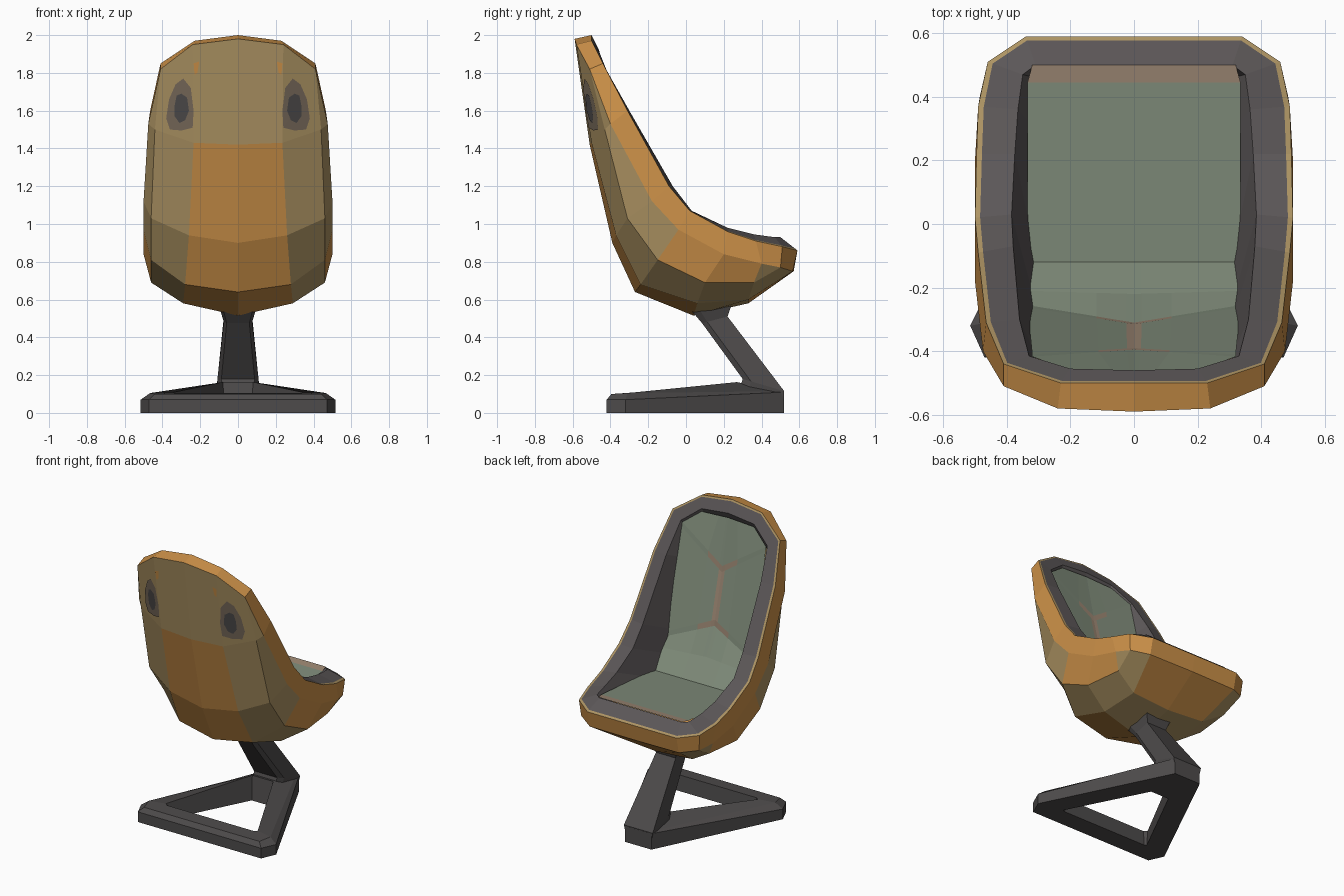
import bpy, bmesh, math
from mathutils import Vector
from mathutils.bvhtree import BVHTree

if "Cube" in bpy.data.objects:
    bpy.data.objects.remove(bpy.data.objects["Cube"])


def material(name, rgb):
    m = bpy.data.materials.new(name)
    m.diffuse_color = (*rgb, 1)
    m.use_nodes = True
    m.node_tree.nodes["Principled BSDF"].inputs["Base Color"].default_value = m.diffuse_color
    return m


ORANGE = material("orange", (0.60, 0.28, 0.065))
TAN = material("tan", (0.42, 0.295, 0.125))
GRAY = material("rim gray", (0.105, 0.094, 0.096))
DARK = material("base gray", (0.075, 0.07, 0.07))
GREEN = material("cushion green", (0.215, 0.262, 0.195))
PINK = material("piping", (0.33, 0.24, 0.17))
BROWN = material("eye ring brown", (0.19, 0.145, 0.105))


def build(name, rows, mats, rule=lambda i, j: 0, facing=None):
    """Loft half-rows (x >= 0) into faces, mirrored across x = 0."""
    bm = bmesh.new()
    cache = {}

    def vert(p):
        k = tuple(round(c, 4) + 0.0 for c in p)
        if k not in cache:
            cache[k] = bm.verts.new(k)
        return cache[k]

    for side in (1, -1):
        for i in range(len(rows) - 1):
            for j in range(len(rows[i]) - 1):
                quad = (rows[i][j], rows[i][j + 1], rows[i + 1][j + 1], rows[i + 1][j])
                vs = list(dict.fromkeys(vert((side * x, y, z)) for x, y, z in quad))
                if len(vs) > 2 and not bm.faces.get(vs):
                    bm.faces.new(vs).material_index = rule(i, j)
    bmesh.ops.recalc_face_normals(bm, faces=bm.faces[:])
    if facing:
        total = sum((f.normal * f.calc_area() for f in bm.faces), Vector())
        if total.dot(Vector(facing)) < 0:
            bmesh.ops.reverse_faces(bm, faces=bm.faces[:])
    return finish(name, bm, mats)


def finish(name, bm, mats):
    me = bpy.data.meshes.new(name)
    bm.normal_update()
    bm.to_mesh(me)
    bm.free()
    for m in mats:
        me.materials.append(m)
    ob = bpy.data.objects.new(name, me)
    bpy.context.collection.objects.link(ob)
    return ob


def lerp(a, b, t):
    return tuple(Vector(a).lerp(Vector(b), t))


# Shell: stations from the top of the back down to the front of the seat
stations = [
    [(0, -.59, 1.98), (.24, -.58, 1.95), (.41, -.51, 1.82), (.41, -.51, 1.82)],
    [(0, -.51, 1.42), (.235, -.50, 1.43), (.44, -.43, 1.50), (.475, -.40, 1.53)],
    [(0, -.39, .90), (.26, -.37, .94), (.46, -.31, 1.03), (.50, -.18, 1.12)],
    [(0, -.27, .64), (.28, -.24, .68), (.46, -.15, .81), (.50, -.04, .97)],
    [(0, .04, .515), (.29, .06, .58), (.46, .10, .69), (.50, .20, .84)],
    [(0, .33, .58), (.28, .33, .60), (.43, .36, .69), (.485, .40, .79)],
    [(0, .57, .75), (.34, .565, .75), (.45, .50, .77), (.45, .50, .77)],
]


def shell_colour(i, j):
    if j == 0:
        return 0 if i in (1, 2, 3, 5) else 1
    return 0 if j == 2 and i in (3, 4) else 1


shell = build("shell", stations, [ORANGE, TAN], shell_colour, (0, -.7, -.7))

# Rim band around the shell opening
edge = stations[0][:3] + [s[3] for s in stations[1:6]] + stations[6][2::-1]
rim = [(0, -.50, 2.0), (.23, -.50, 1.97), (.41, -.44, 1.85), (.465, -.31, 1.60),
       (.49, -.09, 1.20), (.50, .02, 1.07), (.495, .22, .96), (.49, .37, .91),
       (.46, .51, .88), (.34, .59, .86), (0, .59, .86)]
build("rim_band", [edge, rim], [ORANGE])

# Liner: thin tan lip, gray border, gray inner wall
inner = [(0, -.46, 1.92), (.20, -.455, 1.90), (.33, -.415, 1.80), (.36, -.30, 1.60),
         (.38, -.07, 1.20), (.385, .03, 1.07), (.375, .22, .98), (.365, .36, .945),
         (.35, .47, .93), (.31, .50, .93), (0, .50, .93)]
wall = [(0, -.49, 1.85), (.18, -.49, 1.84), (.30, -.45, 1.76), (.31, -.41, 1.55),
        (.31, -.30, 1.10), (.31, -.25, .95), (.31, -.10, .84), (.31, .30, .84),
        (.31, .46, .86), (.28, .48, .86), (0, .48, .86)]
lip = [lerp(a, b, .14) for a, b in zip(rim, inner)]
build("liner", [rim, lip, inner, wall], [TAN, GRAY], lambda i, j: min(i, 1), (0, .7, .7))

# Cushion: centre and edge point for each row, with piping strips
pairs = [((0, .50, .932), (.32, .50, .932)), ((0, .445, .925), (.335, .445, .925)),
         ((0, -.12, .88), (.335, -.12, .88)), ((0, -.22, 1.02), (.335, -.21, 1.0)),
         ((0, -.31, 1.20), (.335, -.255, 1.06)), ((0, -.315, 1.24), (.335, -.262, 1.09)),
         ((0, -.39, 1.54), (.32, -.41, 1.76)), ((0, -.395, 1.58), (.32, -.417, 1.79)),
         ((0, -.46, 1.89), (.20, -.457, 1.88))]
cushion_rows = [[lerp(a, b, t) for t in (0, .07, .35, 1)] for a, b in pairs]


def cushion_colour(i, j):
    if i == 0 or (i in (4, 6) and j < 2) or (i == 5 and j == 0):
        return 1
    return 0


build("cushion", cushion_rows, [GREEN, PINK], cushion_colour, (0, .7, .7))

# Eyes and small orange marks: thin plates laid on the back of the shell
tree = BVHTree.FromObject(shell, bpy.context.evaluated_depsgraph_get())


def plate(name, points, offset, mat, side):
    bm = bmesh.new()
    c = Vector((sum(p[0] for p in points), sum(p[1] for p in points))) / len(points)

    def put(x, z):
        hit = tree.ray_cast(Vector((side * x, -2, z)), Vector((0, 1, 0)))[0]
        return bm.verts.new(hit + Vector((0, -offset, 0)))

    mid = put(*c)
    ring = [put(*p) for p in points]
    for a, b in zip(ring, ring[1:] + ring[:1]):
        f = bm.faces.new((mid, a, b))
        f.normal_update()
        if f.normal.y > 0:
            f.normal_flip()
    finish(name, bm, [mat])


outer = [(.29, 1.77), (.25, 1.72), (.235, 1.60), (.24, 1.51), (.30, 1.495),
         (.36, 1.50), (.38, 1.56), (.365, 1.66), (.33, 1.74)]
core = [(.30, 1.69), (.27, 1.67), (.26, 1.60), (.28, 1.55), (.31, 1.535),
        (.335, 1.57), (.335, 1.63), (.325, 1.68)]
mark = [(.205, 1.86), (.235, 1.85), (.23, 1.79), (.215, 1.80)]
for side, tag in ((1, "right"), (-1, "left")):
    plate("eye_ring_" + tag, outer, .005, BROWN, side)
    plate("eye_" + tag, core, .009, DARK, side)
    plate("mark_" + tag, mark, .005, ORANGE, side)

# Base: triangular ring foot
foot = [(0, -.42), (.47, -.42), (.515, -.32), (.10, .52), (0, .52)]
foot_top = [(0, -.395), (.44, -.395), (.465, -.31), (.085, .505), (0, .505)]
hole_top = [(0, -.30), (.33, -.30), (.35, -.285), (.08, .27), (0, .27)]
hole = [(0, -.29), (.325, -.29), (.34, -.28), (.07, .25), (0, .25)]


def top_z(y):
    return .10 + max(0, y + .36) * .1 if y < .4 else .115


loops = [[(x, y, 0) for x, y in foot],
         [(x, y, .07 if y < 0 else .11) for x, y in foot],
         [(x, y, top_z(y)) for x, y in foot_top],
         [(x, y, top_z(y)) for x, y in hole_top],
         [(x, y, 0) for x, y in hole],
         [(x, y, 0) for x, y in foot]]
build("foot_ring", loops, [DARK])

# Stem leaning from the foot apex up to the shell, flared at the top
stem = []
for w, y1, z1, y2, z2 in ((.10, .27, .08, .515, .06), (.11, .30, .18, .52, .115),
                          (.075, .085, .475, .22, .51), (.095, .03, .54, .24, .57)):
    stem.append([(0, y1, z1), (w * .8, y1, z1), (w, lerp((0, y1, z1), (0, y2, z2), .2)[1],
                 lerp((0, y1, z1), (0, y2, z2), .2)[2]), (w, y2, z2), (0, y2, z2)])
stem = [[(0, .4, .07)] * 5] + stem + [[(0, .13, .56)] * 5]
build("stem", stem, [DARK])
